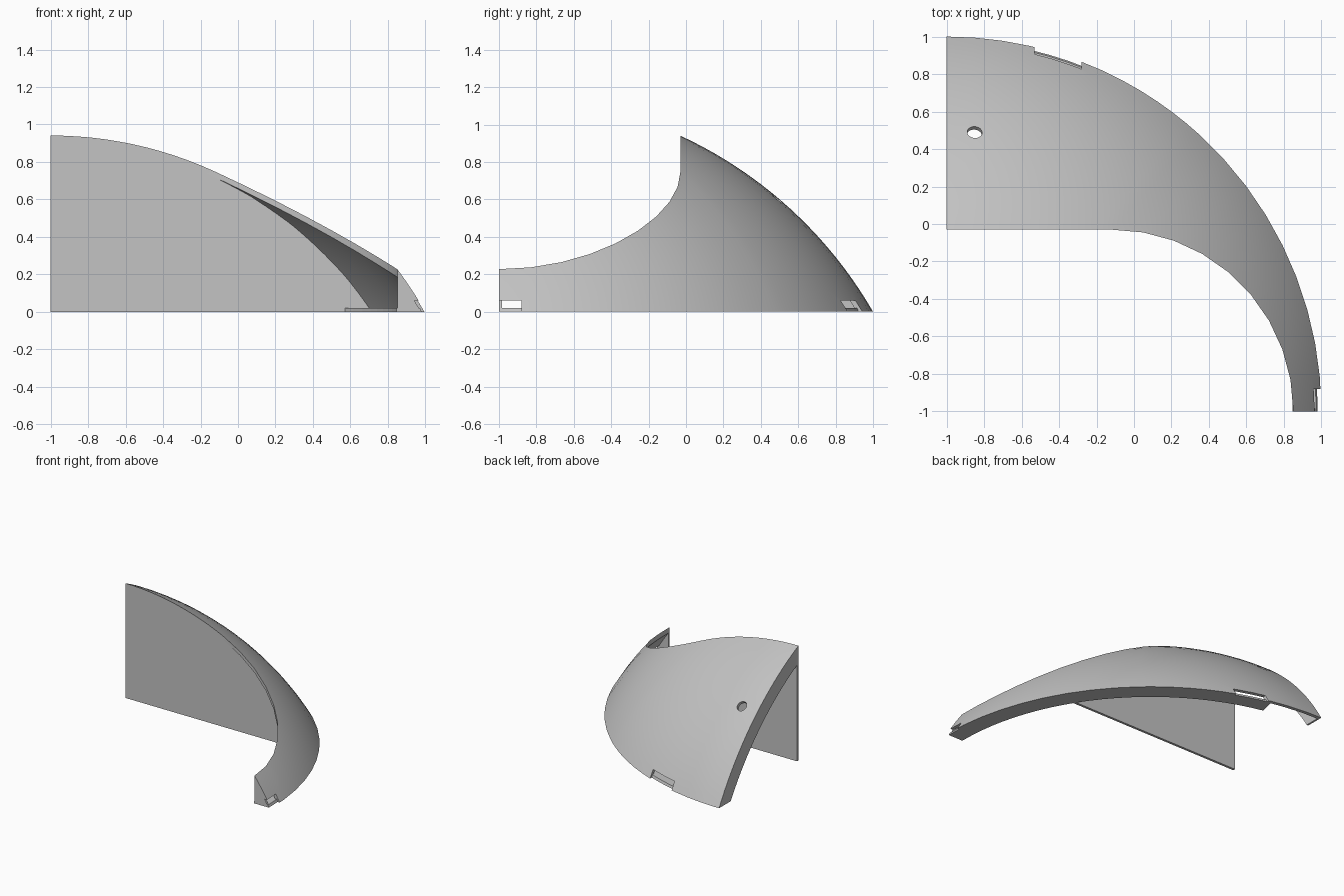
import bpy, bmesh
from math import sin, cos, asin, acos, atan2, sqrt, pi, radians
from mathutils import Vector

if "Cube" in bpy.data.objects:
    bpy.data.objects.remove(bpy.data.objects["Cube"])

# Sphere cap: 60 degree half angle, base radius 2, axis through ORIGIN
RAD = 2 / sin(radians(60))
DROP = 2 / (3 ** 0.5)
SKIN, BAND = 0.025, 0.13
CUT, STRAIGHT = 0.97, 0.88
ORIGIN = Vector((-1, -1, 0))

grey = bpy.data.materials.new("light_grey")
grey.use_nodes = True
grey.diffuse_color = (0.55, 0.55, 0.55, 1)
grey.node_tree.nodes["Principled BSDF"].inputs["Base Color"].default_value = grey.diffuse_color


def finish(name, bm, smooth=False):
    bmesh.ops.remove_doubles(bm, verts=bm.verts, dist=1e-4)
    bmesh.ops.translate(bm, verts=bm.verts, vec=ORIGIN)
    bmesh.ops.recalc_face_normals(bm, faces=bm.faces)
    mesh = bpy.data.meshes.new(name)
    bm.to_mesh(mesh)
    bm.free()
    mesh.materials.append(grey)
    ob = bpy.data.objects.new(name, mesh)
    bpy.context.collection.objects.link(ob)
    return ob


def arc(rad, r0, n=20):
    """Points (r, z) on the dome section from radius r0 down to the floor."""
    a, b = asin(r0 / rad), acos(DROP / rad)
    b = max(a, b)
    return [(rad * sin(a + (b - a) * i / n), max(0, rad * cos(a + (b - a) * i / n) - DROP))
            for i in range(n + 1)]


def prism(name, points, depth):
    bm = bmesh.new()
    face = bm.faces.new([bm.verts.new(p) for p in points])
    ext = bmesh.ops.extrude_face_region(bm, geom=[face])
    moved = [v for v in ext["geom"] if isinstance(v, bmesh.types.BMVert)]
    bmesh.ops.translate(bm, verts=moved, vec=depth)
    return finish(name, bm)


def sweep(name, loops):
    """Skin equal closed loops and cap both ends."""
    bm = bmesh.new()
    rings = [[bm.verts.new(p) for p in loop] for loop in loops]
    n = len(rings[0])
    for a, b in zip(rings, rings[1:]):
        for i in range(n):
            j = (i + 1) % n
            bm.faces.new((a[i], a[j], b[j], b[i]))
    bm.faces.new(rings[0])
    bm.faces.new(rings[-1])
    return finish(name, bm)


# Dome skin: trimmed by a straight edge that turns into a quarter circle
trim = [(STRAIGHT * i / 12, CUT) for i in range(12)]
trim += [(STRAIGHT + CUT * sin(pi / 2 * i / 9), CUT * cos(pi / 2 * i / 9)) for i in range(10)]
loops = []
for x, y in trim:
    ang, r0 = atan2(x, y), sqrt(x * x + y * y)
    section = arc(RAD, r0) + arc(RAD - SKIN, r0)[::-1]
    loops.append([(r * sin(ang), r * cos(ang), z) for r, z in section])
dome = sweep("dome_skin", loops)

# Cutters: two rim slots and one round hole along the surface normal
bm = bmesh.new()
for x0, x1, y0, y1 in ((0.47, 0.72, 1.6, 2.1), (1.8, 2.1, -0.05, 0.12)):
    cube = bmesh.ops.create_cube(bm, size=1)["verts"]
    bmesh.ops.scale(bm, verts=cube, vec=(x1 - x0, y1 - y0, 0.16))
    bmesh.ops.translate(bm, verts=cube, vec=((x0 + x1) / 2, (y0 + y1) / 2, -0.02))
hx, hy = 0.15, 1.49
normal = Vector((hx, hy, sqrt(RAD ** 2 - hx ** 2 - hy ** 2)))
rod = bmesh.ops.create_cone(bm, cap_ends=True, segments=24, radius1=0.04, radius2=0.04, depth=0.2)["verts"]
bmesh.ops.rotate(bm, verts=rod, matrix=normal.to_track_quat("Z", "Y").to_matrix())
bmesh.ops.translate(bm, verts=rod, vec=normal - Vector((0, 0, DROP)))
cutter = finish("opening_cutter", bm)
cutter.hide_render = True

mod = dome.modifiers.new("openings", "BOOLEAN")
mod.operation = "DIFFERENCE"
mod.solver = "EXACT"
mod.object = cutter
bpy.context.view_layer.objects.active = dome
dome.select_set(True)
bpy.ops.object.modifier_apply(modifier=mod.name)
bpy.data.objects.remove(cutter)
bpy.ops.object.shade_smooth_by_angle(angle=radians(20))

# End ribs under the two straight ends of the skin
def rib_section(r0):
    inner = arc(RAD - BAND, r0)[::-1] if r0 < 1.84 else [(r0, 0)]
    return arc(RAD - SKIN * 0.8, r0) + inner


prism("side_rib", [(0, r, z) for r, z in rib_section(CUT)], (0.015, 0, 0))
prism("front_rib", [(r, 0, z) for r, z in rib_section(STRAIGHT + CUT)], (0, 0.015, 0))

# Floor flange, stopping short of the side rib
start = radians(12.7)
flange = []
for i in range(25):
    a = start + (pi / 2 - start) * i / 24
    flange.append([(r * sin(a), r * cos(a), z)
                   for r, z in ((1.847, 0), (1.98, 0), (1.972, 0.02), (1.847, 0.02))])
sweep("floor_flange", flange)

# Upright wall under the straight trim edge
slice_rad = sqrt((RAD - SKIN * 0.8) ** 2 - CUT ** 2)
reach = sqrt(slice_rad ** 2 - DROP ** 2)
outline = [(0, CUT, 0)]
for i in range(25):
    x = reach * i / 24
    outline.append((x, CUT, max(0, sqrt(slice_rad ** 2 - x * x) - DROP)))
prism("upright_wall", outline, (0, 0.02, 0))
